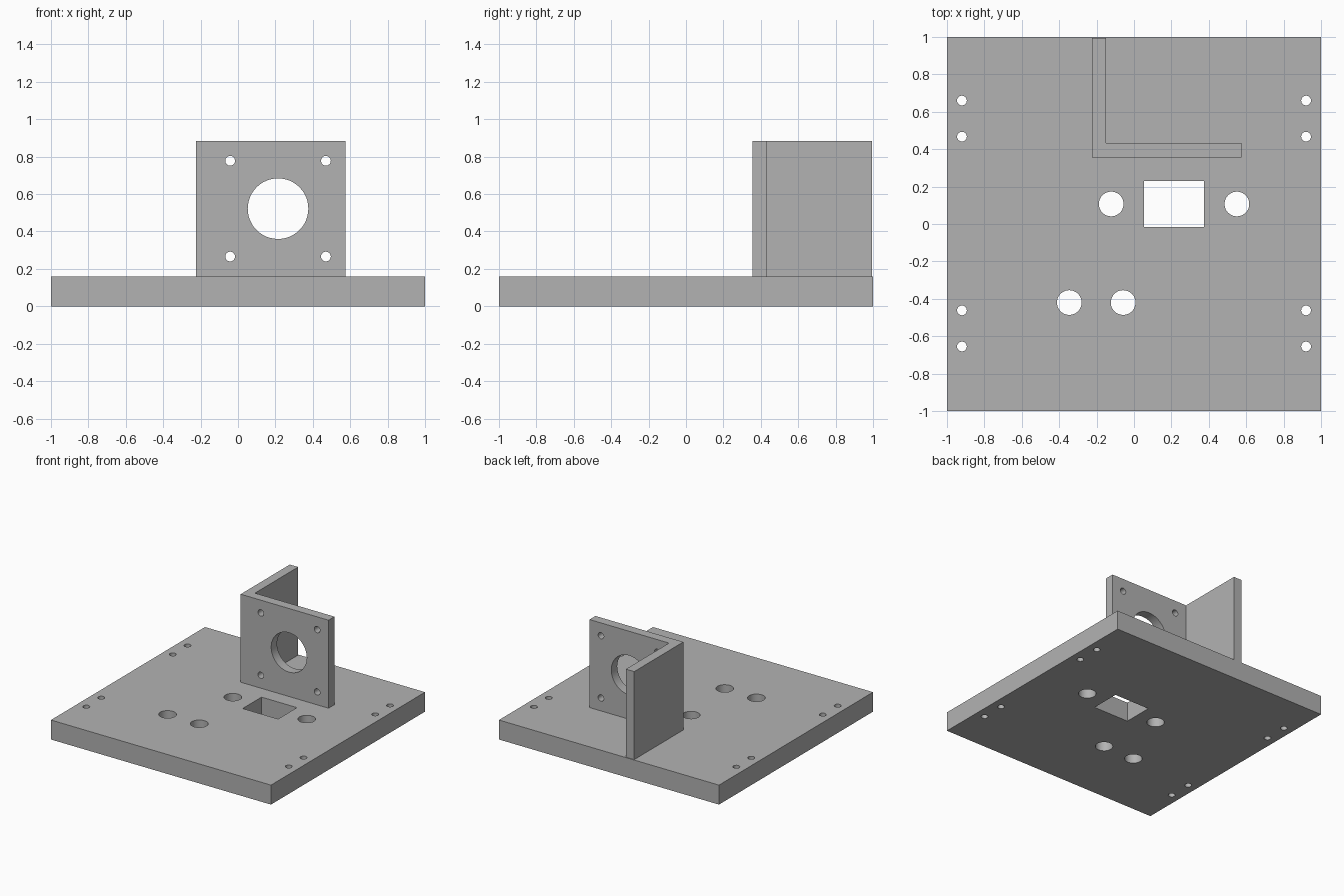
import bpy
import bmesh
from math import radians
from mathutils import Matrix, Vector

default_cube = bpy.data.objects.get("Cube")
if default_cube:
    bpy.data.objects.remove(default_cube, do_unlink=True)

# Single grey finish
grey = bpy.data.materials.new("plain_grey")
grey.use_nodes = True
colour = (0.448, 0.448, 0.448, 1)
grey.diffuse_color = colour
grey.node_tree.nodes["Principled BSDF"].inputs["Base Color"].default_value = colour


def prism(bm, outline, z0, z1):
    """Extrude a flat outline from z0 up to z1."""
    face = bm.faces.new([bm.verts.new((x, y, z0)) for x, y in outline])
    top = bmesh.ops.extrude_face_region(bm, geom=[face])["geom"]
    verts = [v for v in top if isinstance(v, bmesh.types.BMVert)]
    bmesh.ops.translate(bm, verts=verts, vec=(0, 0, z1 - z0))
    bmesh.ops.recalc_face_normals(bm, faces=bm.faces)


def drill(bm, centre, radius, depth, axis):
    """Add a cylinder along the given axis, to be used as a drill."""
    turn = Vector((0, 0, 1)).rotation_difference(Vector(axis)).to_matrix().to_4x4()
    bmesh.ops.create_cone(bm, cap_ends=True, segments=48, radius1=radius,
                          radius2=radius, depth=depth,
                          matrix=Matrix.Translation(centre) @ turn)


def make_object(name, bm):
    mesh = bpy.data.meshes.new(name)
    bm.to_mesh(mesh)
    bm.free()
    mesh.materials.append(grey)
    obj = bpy.data.objects.new(name, mesh)
    bpy.context.collection.objects.link(obj)
    return obj


def cut(obj, cutter):
    """Subtract the cutter, then smooth only the hole walls."""
    cutter.hide_render = True
    mod = obj.modifiers.new("holes", 'BOOLEAN')
    mod.operation = 'DIFFERENCE'
    mod.solver = 'EXACT'
    mod.object = cutter
    bpy.ops.object.select_all(action='DESELECT')
    bpy.context.view_layer.objects.active = obj
    obj.select_set(True)
    bpy.ops.object.modifier_apply(modifier=mod.name)
    bpy.data.objects.remove(cutter, do_unlink=True)
    bpy.ops.object.shade_smooth_by_angle(angle=radians(30))


def rectangle(x0, x1, y0, y1):
    return [(x0, y0), (x1, y0), (x1, y1), (x0, y1)]


THICK = 0.16
TOP = 0.883

# Base plate
bm = bmesh.new()
prism(bm, rectangle(-1, 1, -1, 1), 0, THICK)
base_plate = make_object("base_plate", bm)

# Base plate openings: slot, cable holes, edge screw holes
bm = bmesh.new()
prism(bm, rectangle(0.053, 0.375, -0.015, 0.23), -0.1, 0.3)
for x, y in [(-0.122, 0.107), (0.55, 0.107), (-0.346, -0.42), (-0.058, -0.42)]:
    drill(bm, (x, y, THICK / 2), 0.066, 0.4, (0, 0, 1))
for x in (-0.92, 0.92):
    for y in (-0.655, -0.462, 0.467, 0.66):
        drill(bm, (x, y, THICK / 2), 0.026, 0.4, (0, 0, 1))
cut(base_plate, make_object("base_cutter", bm))

# L-shaped motor bracket
bm = bmesh.new()
prism(bm, [(-0.225, 0.356), (0.574, 0.356), (0.574, 0.433),
           (-0.149, 0.433), (-0.149, 0.994), (-0.225, 0.994)], THICK, TOP)
bracket = make_object("motor_bracket", bm)

# Bracket openings: shaft hole with four screw holes around it
bm = bmesh.new()
cx, cy, cz = 0.214, 0.395, 0.522
drill(bm, (cx, cy, cz), 0.162, 0.2, (0, 1, 0))
for sx in (-1, 1):
    for sz in (-1, 1):
        drill(bm, (cx + sx * 0.256, cy, cz + sz * 0.256), 0.026, 0.2, (0, 1, 0))
cut(bracket, make_object("bracket_cutter", bm))
